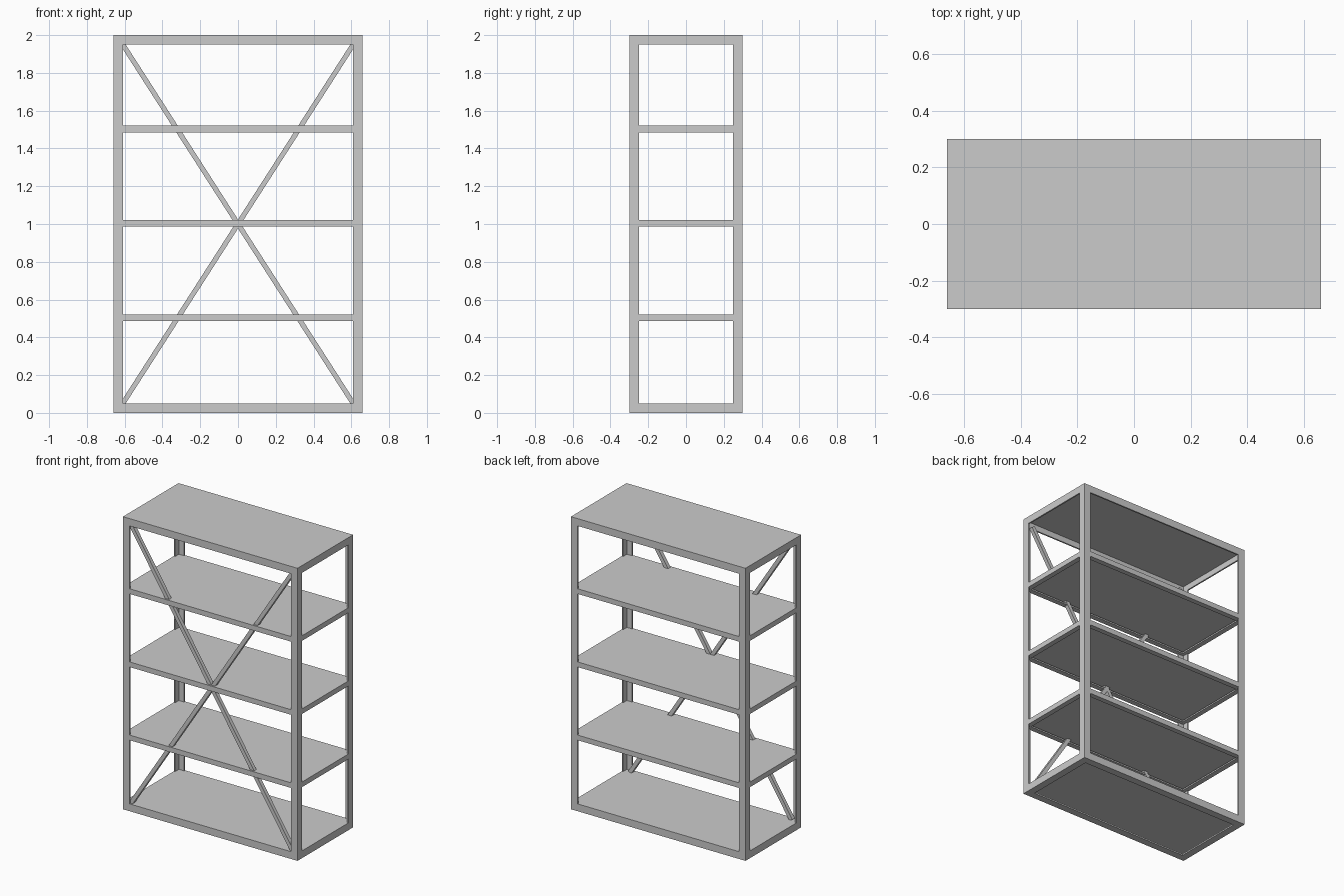
import bpy
import math
from mathutils import Vector

cube = bpy.data.objects.get("Cube")
if cube:
    bpy.data.objects.remove(cube, do_unlink=True)

# Overall size, angle-iron leg width and metal thickness
HX, HY, H = 0.66, 0.30, 2.0
LEG, BEAM, T = 0.05, 0.035, 0.01

steel = bpy.data.materials.new("grey_steel")
steel.use_nodes = True
colour = (0.6, 0.6, 0.6, 1)
steel.diffuse_color = colour
steel.node_tree.nodes["Principled BSDF"].inputs["Base Color"].default_value = colour


def finish(name, verts, faces):
    mesh = bpy.data.meshes.new(name)
    mesh.from_pydata(verts, [], faces)
    mesh.materials.append(steel)
    obj = bpy.data.objects.new(name, mesh)
    bpy.context.collection.objects.link(obj)
    return obj


def bar(name, profile, start, end, u, v):
    """Extrude a profile, drawn along axes u and v, from start to end."""
    start, end, u, v = map(Vector, (start, end, u, v))
    n = len(profile)
    verts = [p + u * a + v * b for p in (start, end) for a, b in profile]
    faces = [(i, (i + 1) % n, (i + 1) % n + n, i + n) for i in range(n)]
    faces += [tuple(reversed(range(n))), tuple(range(n, 2 * n))]
    if u.cross(v).dot(end - start) < 0:
        faces = [f[::-1] for f in faces]
    return finish(name, verts, faces)


def angle_iron(w):
    return [(0, 0), (w, 0), (w, T), (T, T), (T, w), (0, w)]


def panel(name, z_top):
    x, y = HX - T, HY - T
    rect = [(-x, -y), (x, -y), (x, y), (-x, y)]
    bar(name, rect, (0, 0, z_top - T), (0, 0, z_top), (1, 0, 0), (0, 1, 0))


def ring(name, z, w, up):
    """Four angle irons round the rack, with the outer corner at height z."""
    for s, side in ((-1, "front"), (1, "back")):
        bar(f"{name}_{side}", angle_iron(w), (-HX, s * HY, z), (HX, s * HY, z),
            (0, -s, 0), (0, 0, up))
    for s, side in ((-1, "right"), (1, "left")):
        bar(f"{name}_{side}", angle_iron(w), (s * HX, -HY, z), (s * HX, HY, z),
            (-s, 0, 0), (0, 0, up))


# Corner posts
for sx, lr in ((-1, "right"), (1, "left")):
    for sy, fb in ((-1, "front"), (1, "back")):
        bar(f"post_{fb}_{lr}", angle_iron(LEG), (sx * HX, sy * HY, 0),
            (sx * HX, sy * HY, H), (-sx, 0, 0), (0, -sy, 0))

# Base and top frames with their panels
ring("base_frame", 0, LEG, 1)
panel("base_panel", LEG)
ring("top_frame", H, LEG, -1)
panel("top_panel", H)

# Middle shelves
for i, z in enumerate((0.503, 1.003, 1.503), 1):
    ring(f"shelf_{i}_frame", z - BEAM / 2, BEAM, 1)
    panel(f"shelf_{i}_panel", z + BEAM / 2)

# Crossed braces behind the front face
W = 0.026
square = [(-W / 2, -W / 2), (W / 2, -W / 2), (W / 2, W / 2), (-W / 2, W / 2)]
for s, name in ((1, "brace_rising"), (-1, "brace_falling")):
    a = Vector((-s * (HX - LEG), -HY + LEG / 2, LEG))
    b = Vector((s * (HX - LEG), -HY + LEG / 2, H - LEG))
    across = (b - a).normalized().cross(Vector((0, 1, 0)))
    bar(name, square, a, b, across, (0, 1, 0))
